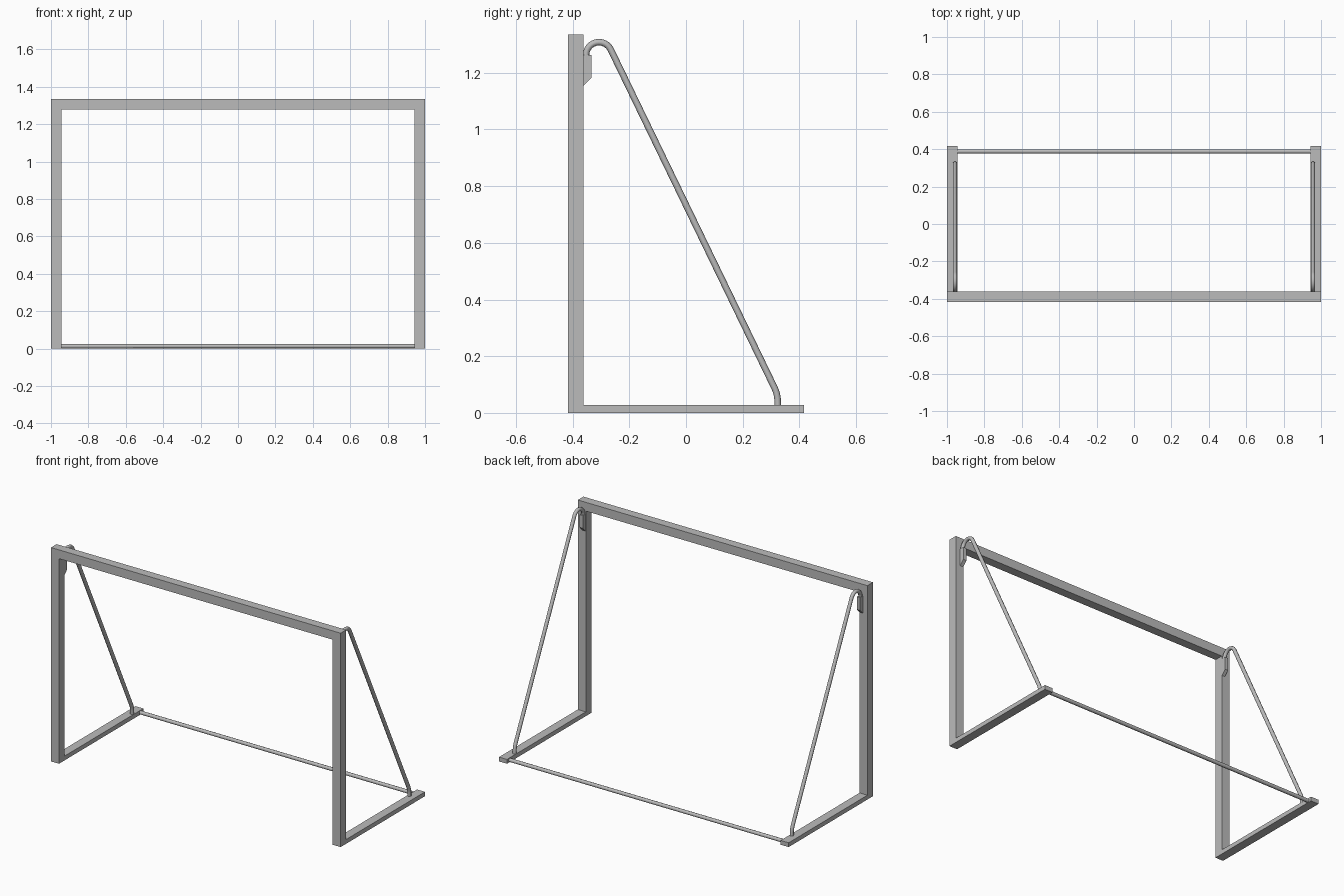
import bpy
import bmesh
from math import cos, sin, radians
from mathutils import Vector

cube = bpy.data.objects.get("Cube")
if cube:
    bpy.data.objects.remove(cube, do_unlink=True)

# Single painted-metal colour
metal = bpy.data.materials.new("grey_metal")
metal.use_nodes = True
grey = (0.5, 0.5, 0.5, 1)
metal.diffuse_color = grey
metal.node_tree.nodes["Principled BSDF"].inputs["Base Color"].default_value = grey

HALF = 1.0        # half width
HEIGHT = 1.335
FRONT, BACK = -0.416, 0.416
BAR = 0.055       # square section of the frame
INNER = HALF - BAR
BASE_H = 0.027
PIPE_R = 0.0115
STAY_X = 0.957


def prism(name, profile, offset):
    """Extrude a closed 3D outline by an offset vector."""
    bm = bmesh.new()
    face = bm.faces.new([bm.verts.new(p) for p in profile])
    new = bmesh.ops.extrude_face_region(bm, geom=[face])["geom"]
    verts = [v for v in new if isinstance(v, bmesh.types.BMVert)]
    bmesh.ops.translate(bm, verts=verts, vec=Vector(offset))
    if face.is_valid and len(bm.faces) < len(profile) + 2:
        bm.faces.new(list(face.verts))
    bmesh.ops.recalc_face_normals(bm, faces=bm.faces)
    mesh = bpy.data.meshes.new(name)
    bm.to_mesh(mesh)
    bm.free()
    mesh.materials.append(metal)
    obj = bpy.data.objects.new(name, mesh)
    bpy.context.collection.objects.link(obj)
    return obj


def pipe(name, points, resolution):
    """Sweep a round section along a path and convert it to a mesh."""
    curve = bpy.data.curves.new(name, "CURVE")
    curve.dimensions = "3D"
    curve.bevel_depth = PIPE_R
    curve.bevel_resolution = resolution
    curve.use_fill_caps = True
    spline = curve.splines.new("POLY")
    spline.points.add(len(points) - 1)
    for target, p in zip(spline.points, points):
        target.co = (*p, 1)
    curve.materials.append(metal)
    obj = bpy.data.objects.new(name, curve)
    bpy.context.collection.objects.link(obj)
    bpy.ops.object.select_all(action="DESELECT")
    obj.select_set(True)
    bpy.context.view_layer.objects.active = obj
    bpy.ops.object.convert(target="MESH")
    obj = bpy.context.view_layer.objects.active
    bpy.ops.object.shade_smooth_by_angle(angle=radians(50))
    return obj


# Goal mouth: two posts and crossbar as one inverted U
outline = [(-HALF, 0), (-HALF, HEIGHT), (HALF, HEIGHT), (HALF, 0),
           (INNER, 0), (INNER, HEIGHT - BAR), (-INNER, HEIGHT - BAR), (-INNER, 0)]
prism("goal_frame", [(x, FRONT, z) for x, z in outline], (0, BAR, 0))

# Stay path in the side plane: hook over the top, long slope, foot
hook_y, hook_z, hook_r = -0.307, 1.262, 0.046
stay = [(hook_y - hook_r, hook_z - 0.03)]
for i in range(13):
    a = radians(180 - i * (180 - 26) / 12)
    stay.append((hook_y + hook_r * cos(a), hook_z + hook_r * sin(a)))
stay += [(0.314, 0.085), (0.32, 0.068), (0.323, 0.05), (0.324, BASE_H - 0.01)]

post_back = FRONT + BAR
bracket = [(post_back, 1.262), (post_back + 0.028, 1.262),
           (post_back + 0.028, 1.183), (post_back, 1.155)]

for side, s in (("left", 1), ("right", -1)):
    # Ground bar from post to back
    base = [(post_back, 0), (BACK, 0), (BACK, BASE_H), (post_back, BASE_H)]
    prism(side + "_ground_bar", [(s * INNER, y, z) for y, z in base], (s * BAR, 0, 0))
    # Bracket holding the stay on the post
    prism(side + "_bracket", [(s * (STAY_X - 0.011), y, z) for y, z in bracket],
          (s * 0.022, 0, 0))
    # Bent diagonal stay
    pipe(side + "_stay", [(s * STAY_X, y, z) for y, z in stay], 2)

# Rear ground pipe
pipe("rear_pipe", [(-INNER - 0.01, 0.388, 0.013), (INNER + 0.01, 0.388, 0.013)], 2)
